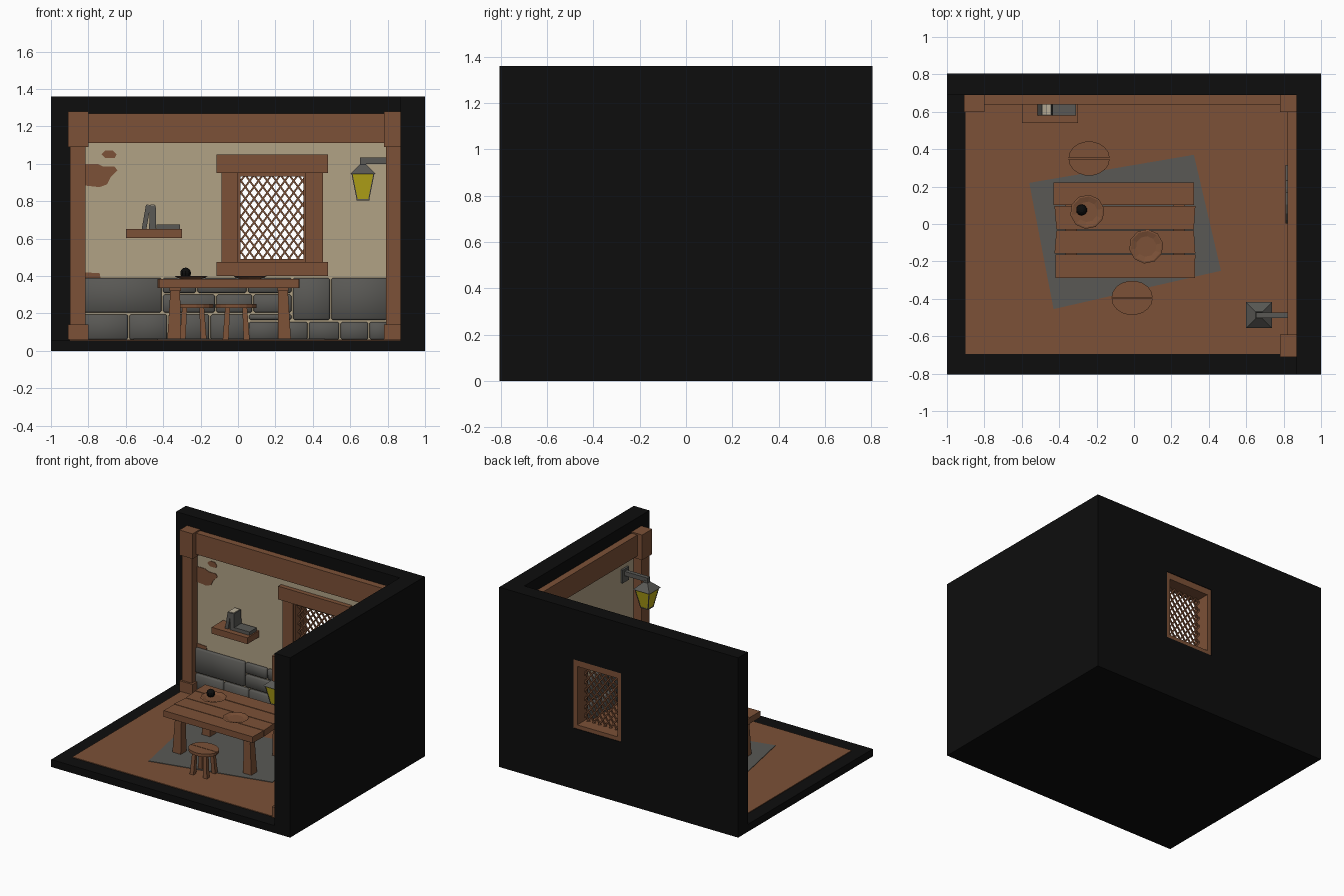
import bpy, bmesh, math
from mathutils import Vector, Matrix

def mat(name, r, g, b):
    m = bpy.data.materials.new(name)
    m.diffuse_color = (r, g, b, 1)
    return m

BLACK = mat("black shell", 0.004, 0.004, 0.004)
WOOD = mat("brown wood", 0.20, 0.082, 0.038)
PLASTER = mat("tan plaster", 0.44, 0.36, 0.235)
STONE = mat("grey stone", 0.10, 0.098, 0.09)
YELLOW = mat("yellow glass", 0.50, 0.41, 0.01)
CREAM = mat("cream paper", 0.48, 0.42, 0.31)

def finish(name, bm, m, smooth=False):
    bmesh.ops.recalc_face_normals(bm, faces=bm.faces)
    me = bpy.data.meshes.new(name)
    bm.to_mesh(me)
    bm.free()
    me.materials.append(m)
    for p in me.polygons:
        p.use_smooth = smooth
    ob = bpy.data.objects.new(name, me)
    bpy.context.collection.objects.link(ob)
    return ob

def prism(name, pts, push, m):
    """Flat outline of 3D points pushed along a vector."""
    bm = bmesh.new()
    a = [bm.verts.new(p) for p in pts]
    b = [bm.verts.new(Vector(p) + Vector(push)) for p in pts]
    n = len(pts)
    bm.faces.new(a)
    bm.faces.new(b[::-1])
    for i in range(n):
        bm.faces.new((a[i], a[(i + 1) % n], b[(i + 1) % n], b[i]))
    return finish(name, bm, m)

def box(name, x0, x1, y0, y1, z0, z1, m, bevel=0.0):
    bm = bmesh.new()
    bmesh.ops.create_cube(bm, size=1)
    bm.transform(Matrix.Translation(((x0 + x1) / 2, (y0 + y1) / 2, (z0 + z1) / 2))
                 @ Matrix.Diagonal((x1 - x0, y1 - y0, z1 - z0, 1)))
    if bevel:
        bmesh.ops.bevel(bm, geom=bm.edges[:], offset=bevel, segments=1, affect='EDGES')
    return finish(name, bm, m, bool(bevel))

def taper(name, p0, r0, p1, r1, m):
    """Four-sided post between two square ends."""
    bm = bmesh.new()
    ring = [(-1, -1), (1, -1), (1, 1), (-1, 1)]
    a, b = [[bm.verts.new((p[0] + i * r, p[1] + j * r, p[2])) for i, j in ring]
            for p, r in ((p0, r0), (p1, r1))]
    bm.faces.new(a)
    bm.faces.new(b)
    for i in range(4):
        bm.faces.new((a[i], a[(i + 1) % 4], b[(i + 1) % 4], b[i]))
    return finish(name, bm, m)

# Black shell: floor slab and two walls
box("floor_slab", -1, 1, -0.805, 0.805, 0, 0.056, BLACK)
back = box("back_wall", -1, 1, 0.69, 0.805, 0.056, 1.36, BLACK)
box("right_wall", 0.87, 1, -0.805, 0.69, 0.056, 1.36, BLACK)
box("floor", -0.9, 0.87, -0.695, 0.69, 0.056, 0.061, WOOD)

# Plaster linings, with the window cut through
back_plaster = box("back_plaster", -0.88, 0.87, 0.68, 0.69, 0.06, 1.27, PLASTER)
box("right_plaster", 0.86, 0.87, -0.69, 0.68, 0.06, 1.27, PLASTER)
cutter = box("window_cutter", -0.02, 0.38, 0.5, 0.9, 0.46, 0.98, WOOD)
cutter.hide_render = True
cutter.hide_set(True)
for ob in (back, back_plaster):
    mod = ob.modifiers.new("window", 'BOOLEAN')
    mod.object = cutter
    mod.solver = 'EXACT'

# Posts with bases and capitals, and top beams
for name, x0, x1, y0, y1 in (("left_post", -0.91, -0.80, 0.60, 0.69),
                             ("corner_post", 0.78, 0.87, 0.60, 0.69),
                             ("front_post", 0.78, 0.87, -0.71, -0.59)):
    box(name, x0 + 0.012, x1 - 0.015 if x0 < 0 else x1, y0 + 0.015, y1 - 0.01, 0.06, 1.2, WOOD)
    box(name + "_base", x0, x1, y0, y1, 0.06, 0.14, WOOD)
    box(name + "_capital", x0, x1, y0, y1, 1.09, 1.28, WOOD)
box("back_beam", -0.81, 0.79, 0.64, 0.69, 1.11, 1.27, WOOD)
box("right_beam", 0.82, 0.87, -0.6, 0.61, 1.11, 1.27, WOOD)

# Stone base courses: (z0, z1, joint positions)
back_rows = [(0.06, 0.195, (-0.83, -0.585, -0.375, -0.15, 0.055, 0.22, 0.375, 0.545, 0.70, 0.80)),
             (0.205, 0.39, (-0.83, -0.405)), (0.205, 0.30, (-0.405, -0.12, 0.08, 0.29)),
             (0.31, 0.39, (-0.405, -0.22, 0.05, 0.29)), (0.165, 0.39, (0.29, 0.495, 0.80))]
back_rows[0] = (0.06, 0.195, (-0.83, -0.585, -0.375, -0.15, 0.055))
back_rows.append((0.06, 0.155, (0.055, 0.22, 0.375, 0.545, 0.70, 0.80)))
back_rows.append((0.165, 0.195, (0.055, 0.29)))
right_rows = [(0.06, 0.195, (-0.6, -0.38, -0.2, 0.02, 0.22, 0.4, 0.61)),
              (0.205, 0.39, (-0.6, -0.28, 0.0, 0.33, 0.61))]
for side, rows in (("back", back_rows), ("right", right_rows)):
    for z0, z1, js in rows:
        for u0, u1 in zip(js, js[1:]):
            u0, u1 = u0 + 0.004, u1 - 0.004
            if side == "back":
                box("back_stone", u0, u1, 0.655, 0.685, z0, z1, STONE, 0.008)
            else:
                box("right_stone", 0.835, 0.865, u0, u1, z0, z1, STONE, 0.008)

# Bare patches in the plaster
patches = [((-0.83, 0.885), (-0.74, 0.875), (-0.70, 0.89), (-0.68, 0.93), (-0.645, 0.965), (-0.66, 0.985),
            (-0.72, 0.985), (-0.75, 1.0), (-0.83, 1.0)),
           ((-0.73, 1.05), (-0.71, 1.03), (-0.66, 1.03), (-0.65, 1.05), (-0.67, 1.07), (-0.71, 1.07)),
           ((-0.83, 0.39), (-0.735, 0.39), (-0.74, 0.415), (-0.83, 0.42))]
for p in patches:
    prism("bare_patch", [(x, 0.676, z) for x, z in p], (0, 0.005, 0), WOOD)

# Window surround and lining
box("window_lintel", -0.115, 0.48, 0.645, 0.685, 0.95, 1.05, WOOD)
box("window_sill", -0.115, 0.48, 0.64, 0.685, 0.40, 0.475, WOOD)
box("window_jamb_left", -0.088, 0.0, 0.655, 0.685, 0.475, 0.95, WOOD)
box("window_jamb_right", 0.362, 0.455, 0.655, 0.685, 0.475, 0.95, WOOD)
for x0, x1, z0, z1 in ((-0.022, 0.014, 0.46, 0.98), (0.35, 0.382, 0.46, 0.98),
                       (0.014, 0.35, 0.458, 0.49), (0.014, 0.35, 0.932, 0.982)):
    box("window_lining", x0, x1, 0.67, 0.80, z0, z1, WOOD)

# Diamond lattice: slanted bars clipped to the opening
X0, X1, Z0, Z1, S, W = 0.005, 0.355, 0.485, 0.935, 1.35, 0.006
run = (Z1 - Z0) / S
for sign in (1, -1):
    c = X0 - run + 0.03
    while c < X1:
        a, b = max(c, X0), min(c + run, X1)
        if b - a > 0.01:
            ends = []
            for x in (a, b):
                z = Z0 + (x - c) * S
                ends.append((x if sign > 0 else X0 + X1 - x, z))
            (xa, za), (xb, zb) = ends
            y = 0.70 if sign > 0 else 0.706
            prism("lattice_bar", [(xa - W, y, za), (xa + W, y, za), (xb + W, y, zb), (xb - W, y, zb)],
                  (0, 0.01, 0), WOOD)
        c += 0.047

# Shelf and books
box("shelf", -0.6, -0.3, 0.54, 0.685, 0.602, 0.65, WOOD)
def book(pts):
    prism("book_cover", [(x, 0.58, z) for x, z in pts], (0, 0.085, 0), STONE)
book([(-0.515, 0.65), (-0.49, 0.65), (-0.468, 0.775), (-0.492, 0.78)])
book([(-0.475, 0.65), (-0.437, 0.65), (-0.44, 0.778), (-0.473, 0.778)])
book([(-0.437, 0.65), (-0.31, 0.65), (-0.31, 0.676), (-0.437, 0.676)])
box("book_pages", -0.468, -0.446, 0.586, 0.66, 0.74, 0.782, CREAM)
prism("book_pages", [(-0.489, 0.586, 0.775), (-0.472, 0.586, 0.771), (-0.471, 0.586, 0.779), (-0.488, 0.586, 0.783)],
      (0, 0.075, 0), CREAM)

# Rug
prism("rug", [(-0.56, 0.22, 0.06), (0.32, 0.37, 0.06), (0.465, -0.25, 0.06), (-0.43, -0.455, 0.06)],
      (0, 0, 0.005), STONE)

# Table
for a0, a1, b0, b1, y0, y1 in ((-0.43, 0.32, -0.43, 0.32, 0.102, 0.222), (-0.425, 0.328, -0.415, 0.32, -0.03, 0.095),
                               (-0.415, 0.32, -0.425, 0.328, -0.158, -0.035), (-0.42, 0.328, -0.42, 0.325, -0.288, -0.163)):
    prism("table_plank", [(b0, y0, 0.337), (b1, y0, 0.337), (a1, y1, 0.337), (a0, y1, 0.337)], (0, 0, 0.047), WOOD)
for x in (-0.335, 0.24):
    box("table_brace", x - 0.03, x + 0.03, -0.26, 0.2, 0.32, 0.34, WOOD)
    for y in (-0.21, 0.14):
        taper("table_leg", (x - 0.008 if x < 0 else x + 0.008, y, 0.06), 0.035, (x, y, 0.335), 0.026, WOOD)

# Stools: two half seats on four legs
for cx, cy in ((-0.24, 0.35), (-0.01, -0.395)):
    for s in (1, -1):
        arc = [(cx + 0.11 * math.cos(math.pi * i / 9), cy + s * (0.002 + 0.09 * math.sin(math.pi * i / 9)), 0.228)
               for i in range(10)]
        prism("stool_seat", arc, (0, 0, 0.022), WOOD)
    for i in (-1, 1):
        for j in (-1, 1):
            taper("stool_leg", (cx + i * 0.056, cy + j * 0.05, 0.06), 0.016,
                  (cx + i * 0.046, cy + j * 0.04, 0.23), 0.013, WOOD)

# Plates: shallow ten-sided dishes
for cx, cy in ((-0.25, 0.065), (0.065, -0.12)):
    bm = bmesh.new()
    prof = [(0.055, 0.384), (0.092, 0.397), (0.083, 0.399), (0.055, 0.391)]
    rings = [[bm.verts.new((cx + r * math.cos(math.tau * i / 10 + 0.2), cy + r * math.sin(math.tau * i / 10 + 0.2), z))
              for i in range(10)] for r, z in prof]
    for a, b in zip(rings, rings[1:]):
        for i in range(10):
            bm.faces.new((a[i], a[(i + 1) % 10], b[(i + 1) % 10], b[i]))
    bm.faces.new(rings[0])
    bm.faces.new(rings[-1])
    finish("plate", bm, WOOD)

# Dark fruit on the plate
bm = bmesh.new()
bmesh.ops.create_uvsphere(bm, u_segments=10, v_segments=8, radius=0.03, matrix=Matrix.Translation((-0.28, 0.075, 0.415)))
finish("fruit", bm, BLACK)

# Lantern on its bracket
lx, ly = 0.668, -0.487
box("lantern_plate", 0.845, 0.865, -0.525, -0.45, 0.95, 1.05, STONE)
box("lantern_arm", 0.652, 0.85, -0.502, -0.472, 1.0, 1.033, STONE)
taper("lantern_hook", (lx, ly, 0.985), 0.016, (lx, ly, 1.01), 0.016, STONE)
taper("lantern_cap", (lx, ly, 0.945), 0.069, (lx, ly, 0.995), 0.018, STONE)
taper("lantern_glass", (lx, ly, 0.81), 0.032, (lx, ly, 0.945), 0.059, YELLOW)
taper("lantern_foot", (lx, ly, 0.804), 0.034, (lx, ly, 0.811), 0.034, STONE)
for i in (-1, 1):
    for j in (-1, 1):
        taper("lantern_rib", (lx + i * 0.031, ly + j * 0.031, 0.81), 0.003,
              (lx + i * 0.058, ly + j * 0.058, 0.945), 0.003, STONE)

# Double axe hung on the right wall: local (along handle, across) turned 35 degrees
ca, sa = math.cos(math.radians(35)), math.sin(math.radians(35))
def hung(pts, x):
    return [(x, 0.16 + u * ca - v * sa, 0.83 + u * sa + v * ca) for u, v in pts]
prism("axe_handle", hung([(-0.56, -0.014), (0.12, -0.014), (0.12, 0.014), (-0.56, 0.014)], 0.825), (0.03, 0, 0), WOOD)
for s in (1, -1):
    blade = [(-0.03, 0), (0.03, 0), (0.04, 0.07), (0.10, 0.13), (0.05, 0.17), (0, 0.18), (-0.05, 0.17),
             (-0.10, 0.13), (-0.04, 0.07)]
    prism("axe_blade", hung([(u, s * v) for u, v in blade], 0.81), (0.03, 0, 0), STONE)
